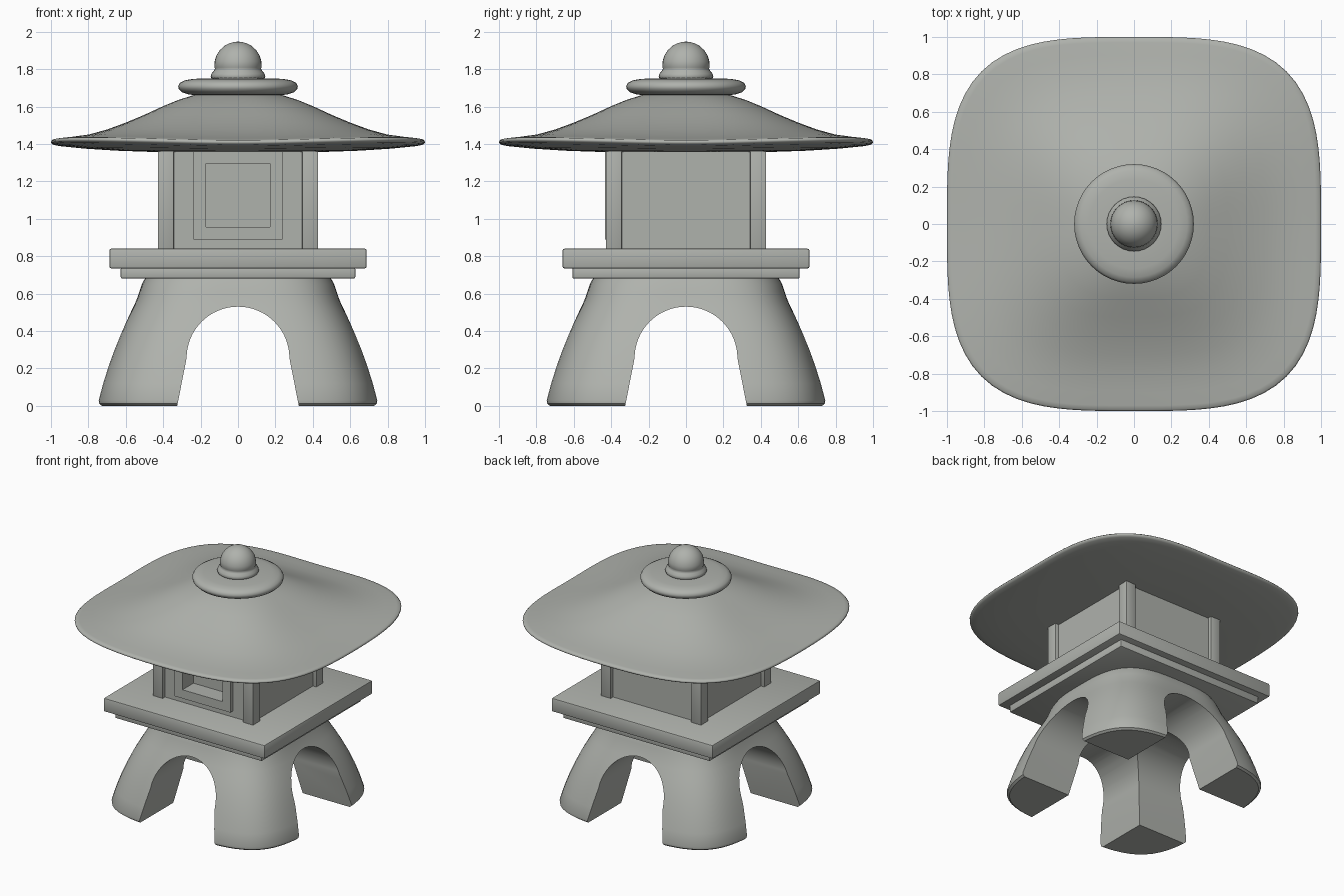
import bpy, bmesh, math

if "Cube" in bpy.data.objects:
    bpy.data.objects.remove(bpy.data.objects["Cube"])

# Weathered grey stone
stone = bpy.data.materials.new("stone")
stone.diffuse_color = (0.43, 0.445, 0.415, 1)
stone.use_nodes = True
stone.node_tree.nodes["Principled BSDF"].inputs["Base Color"].default_value = stone.diffuse_color


def finish(name, bm, angle=35):
    bmesh.ops.recalc_face_normals(bm, faces=bm.faces)
    me = bpy.data.meshes.new(name)
    bm.to_mesh(me)
    bm.free()
    me.materials.append(stone)
    ob = bpy.data.objects.new(name, me)
    bpy.context.collection.objects.link(ob)
    smooth(ob, angle)
    return ob


def smooth(ob, angle=35):
    bpy.ops.object.select_all(action='DESELECT')
    ob.select_set(True)
    bpy.context.view_layer.objects.active = ob
    bpy.ops.object.shade_smooth_by_angle(angle=math.radians(angle))


def loft(name, rings, n=64, angle=35):
    """Stack of superellipse rings: (half width, z, exponent, corner lift)."""
    bm = bmesh.new()
    loops = []
    for half, z, p, lift in rings:
        loop = []
        for i in range(n):
            a = 2 * math.pi * i / n
            c, s = math.cos(a), math.sin(a)
            r = half / (abs(c) ** p + abs(s) ** p) ** (1 / p)
            loop.append(bm.verts.new((r * c, r * s, z + lift * math.sin(2 * a) ** 2)))
        loops.append(loop)
    for lo, hi in zip(loops, loops[1:]):
        for i in range(n):
            j = (i + 1) % n
            bm.faces.new((lo[i], lo[j], hi[j], hi[i]))
    bm.faces.new(loops[0][::-1])
    bm.faces.new(loops[-1])
    return finish(name, bm, angle)


def box(name, x0, x1, y0, y1, z0, z1, bevel=0.0):
    bm = bmesh.new()
    bmesh.ops.create_cube(bm, size=1)
    for v in bm.verts:
        v.co = ((x0 + x1) / 2 + v.co.x * (x1 - x0),
                (y0 + y1) / 2 + v.co.y * (y1 - y0),
                (z0 + z1) / 2 + v.co.z * (z1 - z0))
    if bevel:
        bmesh.ops.bevel(bm, geom=bm.edges[:], offset=bevel, segments=2,
                        profile=0.5, affect='EDGES')
    return finish(name, bm)


def cut(ob, cutter):
    mod = ob.modifiers.new("cut", 'BOOLEAN')
    mod.operation, mod.solver, mod.object = 'DIFFERENCE', 'EXACT', cutter
    bpy.ops.object.select_all(action='DESELECT')
    ob.select_set(True)
    bpy.context.view_layer.objects.active = ob
    bpy.ops.object.modifier_apply(modifier=mod.name)


def arch_cutter(name, along_x):
    pts = [(0.338, -0.1), (0.325, 0.0)]
    pts += [(0.275 * math.cos(a), 0.255 + 0.275 * math.sin(a))
            for a in (math.pi * i / 32 for i in range(33))]
    pts += [(-0.325, 0.0), (-0.338, -0.1)]
    bm = bmesh.new()
    verts = [bm.verts.new((-1.2, u, z) if along_x else (u, -1.2, z)) for u, z in pts]
    face = bm.faces.new(verts)
    ext = bmesh.ops.extrude_face_region(bm, geom=[face])
    move = (2.4, 0, 0) if along_x else (0, 2.4, 0)
    bmesh.ops.translate(bm, vec=move,
                        verts=[g for g in ext['geom'] if isinstance(g, bmesh.types.BMVert)])
    ob = finish(name, bm)
    ob.hide_render = True
    return ob


# Flared base with two crossing arches, leaving four legs
legs = loft("arched_legs", [
    (0.735, 0.0, 4, 0), (0.749, 0.012, 4, 0), (0.751, 0.03, 4, 0),
    (0.726, 0.12, 4, 0), (0.697, 0.21, 4, 0), (0.665, 0.3, 3.9, 0),
    (0.632, 0.38, 3.8, 0), (0.599, 0.45, 3.7, 0), (0.569, 0.51, 3.6, 0),
    (0.545, 0.56, 3.5, 0), (0.527, 0.61, 3.4, 0), (0.514, 0.65, 3.3, 0),
    (0.495, 0.685, 3.2, 0)], n=96)
for along_x in (False, True):
    cutter = arch_cutter("arch_cutter", along_x)
    cut(legs, cutter)
    bpy.data.objects.remove(cutter)
smooth(legs)

# Two-step platform
box("lower_platform", -0.627, 0.627, -0.607, 0.607, 0.68, 0.74, 0.008)
box("upper_platform", -0.688, 0.688, -0.66, 0.66, 0.735, 0.84, 0.01)

# Light chamber with corner posts
chamber = box("chamber", -0.4, 0.4, -0.4, 0.4, 0.83, 1.38)
for sx in (-1, 1):
    for sy in (-1, 1):
        xs, ys = sorted((sx * 0.343, sx * 0.429)), sorted((sy * 0.343, sy * 0.429))
        box("corner_post", *xs, *ys, 0.83, 1.38, 0.004)

# Front window frame with recessed opening
frame = box("window_frame", -0.238, 0.238, -0.434, -0.38, 0.888, 1.357)
opening = box("window_cutter", -0.17, 0.17, -0.6, -0.3, 0.955, 1.295)
opening.hide_render = True
for ob in (chamber, frame):
    cut(ob, opening)
    smooth(ob)
bpy.data.objects.remove(opening)

# Curved roof with slightly lifted corners
loft("roof", [
    (0.2, 1.355, 3.4, 0), (0.45, 1.357, 3.4, 0), (0.65, 1.364, 3.4, 0.002),
    (0.82, 1.375, 3.4, 0.006), (0.95, 1.388, 3.4, 0.012), (0.985, 1.395, 3.4, 0.014),
    (0.998, 1.403, 3.4, 0.014), (1.0, 1.412, 3.4, 0.014), (0.993, 1.42, 3.4, 0.014),
    (0.97, 1.424, 3.4, 0.013), (0.9, 1.433, 3.4, 0.01), (0.8, 1.449, 3.4, 0.006),
    (0.7, 1.477, 3.3, 0.003), (0.6, 1.514, 3.2, 0.001), (0.5, 1.556, 3.1, 0),
    (0.4, 1.602, 2.9, 0), (0.32, 1.635, 2.6, 0), (0.25, 1.657, 2.3, 0),
    (0.18, 1.675, 2, 0)], n=96, angle=60)

# Round collar under the finial
loft("roof_collar", [(r, z, 2, 0) for r, z in (
    (0.22, 1.66), (0.265, 1.665), (0.3, 1.677), (0.317, 1.694), (0.32, 1.71),
    (0.31, 1.727), (0.285, 1.74), (0.24, 1.748), (0.12, 1.752))], n=48, angle=60)

# Finial: flared foot and ball
ball = [(0.127 * math.cos(a), 1.82 + 0.127 * math.sin(a))
        for a in (math.radians(d) for d in (-5, 10, 25, 40, 55, 68, 80, 89))]
loft("finial", [(r, z, 2, 0) for r, z in [
    (0.125, 1.74), (0.142, 1.75), (0.146, 1.762), (0.142, 1.776), (0.13, 1.79),
    (0.123, 1.803)] + ball], n=32, angle=60)
